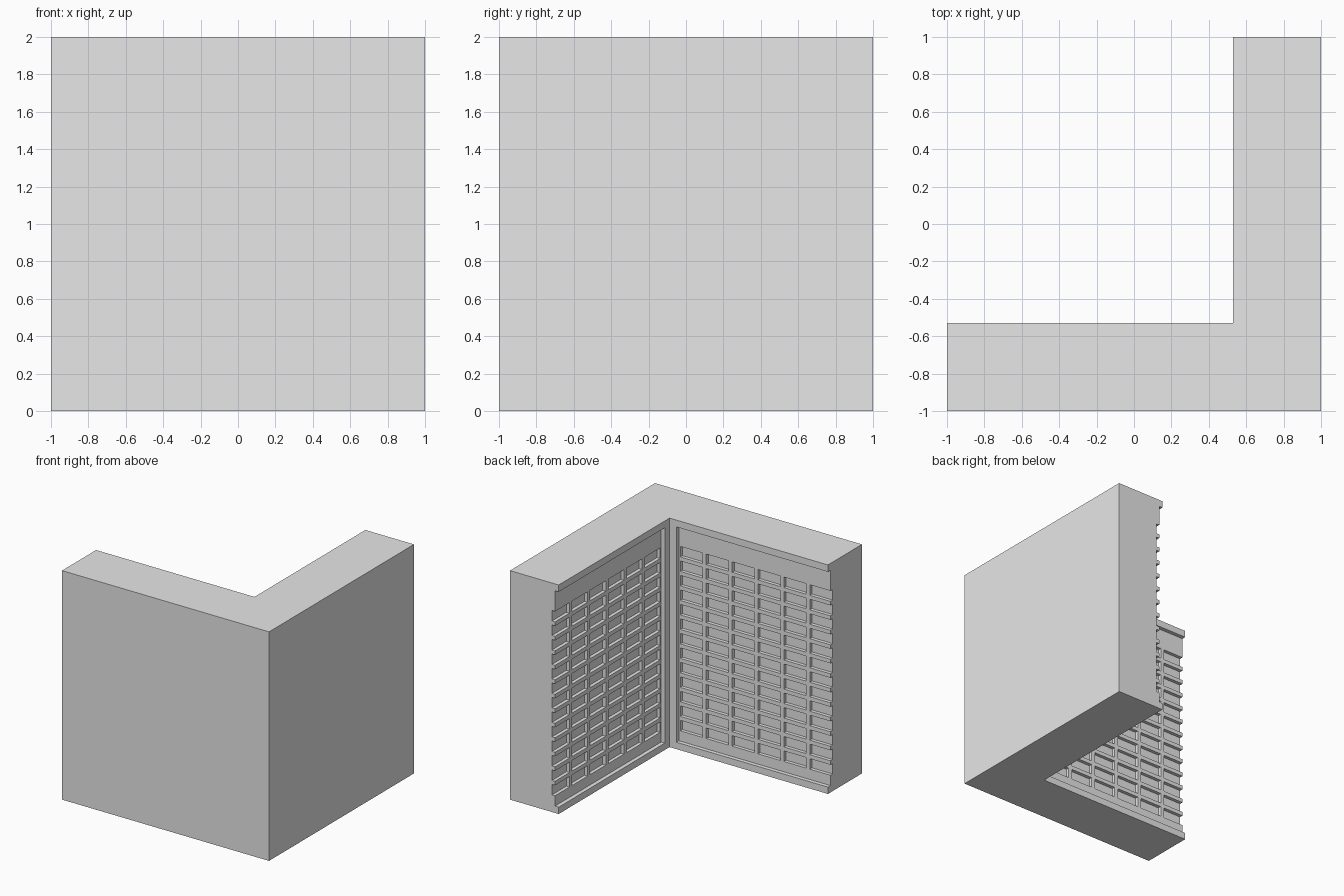
import bpy
import bmesh

cube = bpy.data.objects.get("Cube")
if cube:
    bpy.data.objects.remove(cube, do_unlink=True)

# One plain grey for everything
grey = bpy.data.materials.new("light_grey")
grey.use_nodes = True
grey.diffuse_color = (0.8, 0.8, 0.8, 1)
grey.node_tree.nodes["Principled BSDF"].inputs["Base Color"].default_value = (0.8, 0.8, 0.8, 1)

# Depth levels measured outward from the centre, and wall layout
FACE, GRID, BACK = 0.53, 0.565, 0.595
LIP, STILE = 0.06, -0.465
LOW, HIGH = 0.15, 1.76
ROWS, BAR, STEP = 13, 0.035, 0.25
PITCH = (HIGH - LOW + BAR) / ROWS


def add_prism(bm, points, z0, z1):
    """Extrude a flat outline from z0 up to z1."""
    face = bm.faces.new([bm.verts.new((x, y, z0)) for x, y in points])
    result = bmesh.ops.extrude_face_region(bm, geom=[face])
    top = [g for g in result["geom"] if isinstance(g, bmesh.types.BMVert)]
    bmesh.ops.translate(bm, verts=top, vec=(0, 0, z1 - z0))


def corner_outline(inner, outer, end):
    """L-shaped outline whose two arms run to the open ends."""
    return [(-end, -outer), (outer, -outer), (outer, end),
            (inner, end), (inner, -inner), (-end, -inner)]


def wall_outline(wall, u0, u1, d0, d1):
    """Rectangle on a wall: u runs away from the corner, d is depth."""
    corners = [(u0, d0), (u1, d0), (u1, d1), (u0, d1)]
    if wall == "front":
        return [(-u, -d) for u, d in corners]
    return [(d, u) for u, d in corners]


def make_object(name, prisms):
    bm = bmesh.new()
    for points, z0, z1 in prisms:
        add_prism(bm, points, z0, z1)
    bmesh.ops.recalc_face_normals(bm, faces=bm.faces)
    mesh = bpy.data.meshes.new(name)
    bm.to_mesh(mesh)
    bm.free()
    mesh.materials.append(grey)
    bpy.context.collection.objects.link(bpy.data.objects.new(name, mesh))


# Solid corner wall and the raised frame around its inner faces
rim = corner_outline(FACE, BACK, 1)
make_object("corner_wall", [(corner_outline(BACK, 1, 1), 0, 2)])
make_object("bottom_lip", [(rim, 0, LIP)])
make_object("top_lip", [(rim, 2 - LIP, 2)])
make_object("corner_stile", [(corner_outline(FACE, BACK, -STILE * -1), LIP, 2 - LIP)])

for wall in ("front", "side"):
    # Plain bands above and below the grid
    strip = wall_outline(wall, STILE, 1, GRID, BACK)
    make_object(wall + "_bands", [(strip, LIP, LOW), (strip, HIGH, 2 - LIP)])

    # Horizontal bars between the rows
    make_object(wall + "_rails",
                [(strip, LOW + i * PITCH - BAR, LOW + i * PITCH) for i in range(1, ROWS)])

    # Short posts dividing each row into cells
    posts = []
    for column in range(6):
        right = -0.45 + column * STEP
        outline = wall_outline(wall, max(right - BAR, STILE), right, GRID, BACK)
        for row in range(ROWS):
            z = LOW + row * PITCH
            posts.append((outline, z, z + PITCH - BAR))
    make_object(wall + "_posts", posts)
